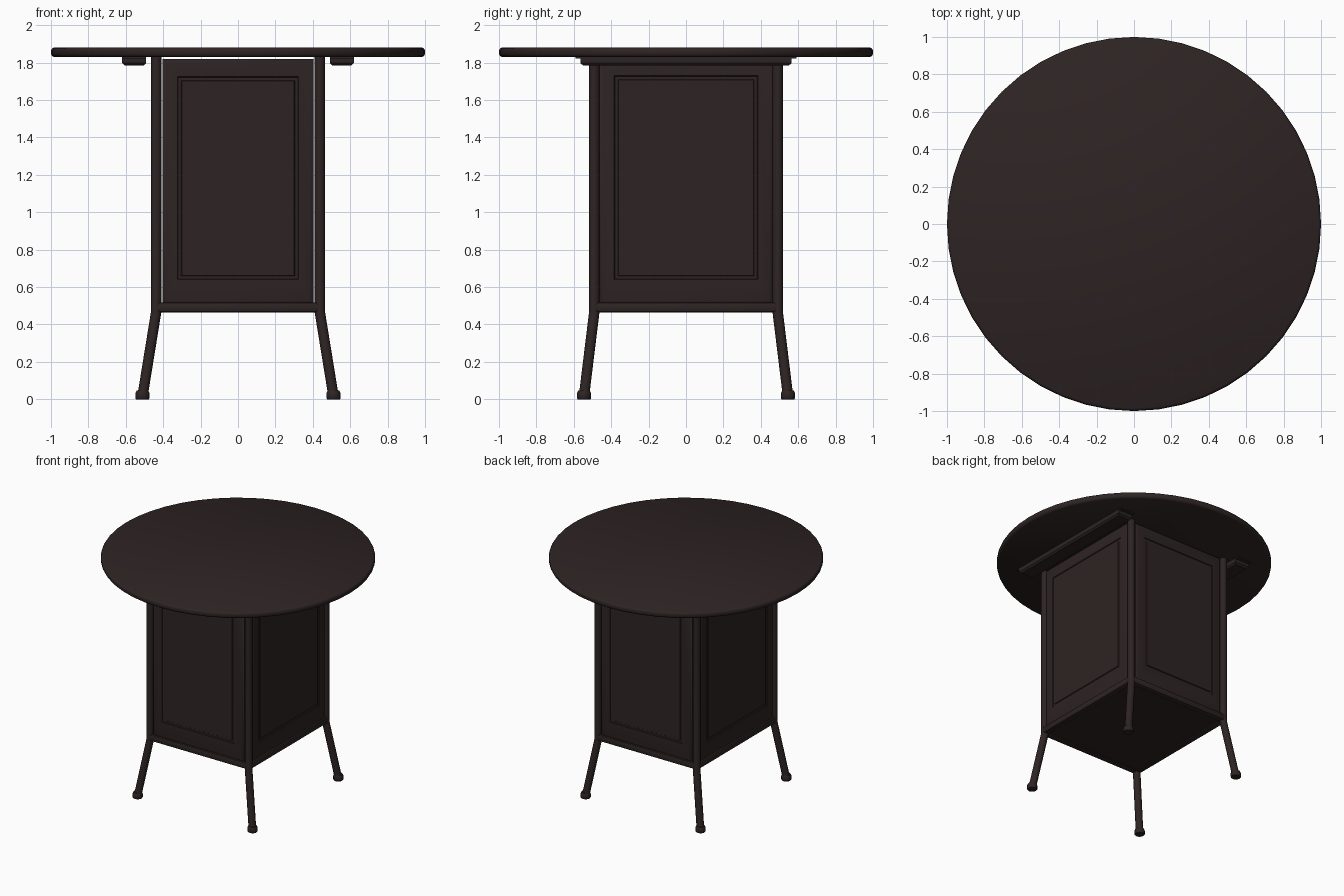
import bpy, bmesh, math
from mathutils import Matrix, Vector

if "Cube" in bpy.data.objects:
    bpy.data.objects.remove(bpy.data.objects["Cube"])

mat = bpy.data.materials.new("dark brown")
mat.diffuse_color = (0.027, 0.017, 0.017, 1)
mat.use_nodes = True
mat.node_tree.nodes["Principled BSDF"].inputs["Base Color"].default_value = mat.diffuse_color


def finish(name, bm, angle=35):
    bmesh.ops.recalc_face_normals(bm, faces=bm.faces)
    me = bpy.data.meshes.new(name)
    bm.to_mesh(me)
    bm.free()
    me.materials.append(mat)
    ob = bpy.data.objects.new(name, me)
    bpy.context.collection.objects.link(ob)
    bpy.ops.object.select_all(action='DESELECT')
    ob.select_set(True)
    bpy.context.view_layer.objects.active = ob
    bpy.ops.object.shade_smooth_by_angle(angle=math.radians(angle))
    return ob


def skin(name, rings, angle=35):
    """Join closed rings of points with quads and cap both ends."""
    bm = bmesh.new()
    vs = [[bm.verts.new(p) for p in r] for r in rings]
    n = len(vs[0])
    for a, b in zip(vs, vs[1:]):
        for i in range(n):
            j = (i + 1) % n
            bm.faces.new((a[i], a[j], b[j], b[i]))
    bm.faces.new(vs[0][::-1])
    bm.faces.new(vs[-1])
    return finish(name, bm, angle)


def lathe(name, profile, n, cx=0, cy=0, angle=35):
    return skin(name, [[(cx + r * math.cos(2 * math.pi * i / n),
                         cy + r * math.sin(2 * math.pi * i / n), z)
                        for i in range(n)] for r, z in profile], angle)


def box(name, lo, hi, bevel=0.0):
    bm = bmesh.new()
    bmesh.ops.create_cube(bm, size=1)
    lo, hi = Vector(lo), Vector(hi)
    for v in bm.verts:
        v.co = Vector([(lo[k] + hi[k]) / 2 + v.co[k] * (hi[k] - lo[k]) for k in range(3)])
    if bevel:
        bmesh.ops.bevel(bm, geom=bm.edges[:], offset=bevel, segments=2,
                        affect='EDGES', profile=0.5)
    return finish(name, bm)


# Round table top with a rounded rim
lathe("table_top", [(0.985, 1.83), (0.995, 1.836), (1, 1.845), (1, 1.865),
                    (0.995, 1.874), (0.985, 1.88)], 48)

PX, PY, R = 0.437, 0.49, 0.028

# Four posts that bend outward into legs, with feet
for sx, fx in ((-1, "left"), (1, "right")):
    for sy, fy in ((-1, "front"), (1, "back")):
        path = [(PX, PY, 1.83), (PX, PY, 0.47), (PX + 0.004, PY + 0.003, 0.445),
                (0.51, 0.545, 0.02)]
        rings = [[(sx * (x + R * math.cos(t * math.pi / 6)),
                   sy * (y + R * math.sin(t * math.pi / 6)), z)
                  for t in range(12)] for x, y, z in path]
        skin(f"{fy}_{fx}_leg", rings, 40)
        lathe(f"{fy}_{fx}_foot", [(0.034, 0), (0.038, 0.005), (0.038, 0.032),
                                  (0.031, 0.046)], 12, sx * 0.511, sy * 0.545, 40)


# Panels with soft edges and a grooved rectangular moulding
def panel(name, half, z0, z1, dist, turn):
    # inset at sides, bottom, top, and outward depth
    steps = [(0, 0, 0, -0.020), (0, 0, 0, 0.006), (0.006, 0.006, 0.006, 0.012),
             (0.02, 0.02, 0.02, 0.016),
             (0.08, 0.130, 0.095, 0.016), (0.084, 0.134, 0.099, 0.010),
             (0.100, 0.148, 0.115, 0.010), (0.104, 0.152, 0.119, 0.016)]
    rings = []
    for s, b, t, d in steps:
        h, y = half - s, -(dist + d)
        rings.append([(-h, y, z0 + b), (h, y, z0 + b), (h, y, z1 - t), (-h, y, z1 - t)])
    ob = skin(name, rings, 30)
    ob.data.transform(Matrix.Rotation(turn, 4, 'Z'))


panel("front_panel", 0.404, 0.51, 1.82, PY, 0)
panel("back_panel", 0.404, 0.51, 1.82, PY, math.pi)
panel("right_panel", 0.464, 0.51, 1.825, PX, math.pi / 2)
panel("left_panel", 0.464, 0.51, 1.825, PX, -math.pi / 2)

# Bottom rails and floor of the cabinet
for s, side in ((-1, "front"), (1, "back")):
    box(f"{side}_bottom_rail", (-PX, s * PY - 0.026, 0.465), (PX, s * PY + 0.026, 0.517), 0.012)
for s, side in ((-1, "left"), (1, "right")):
    box(f"{side}_bottom_rail", (s * PX - 0.026, -PY, 0.465), (s * PX + 0.026, PY, 0.517), 0.012)
box("cabinet_floor", (-PX, -PY, 0.475), (PX, PY, 0.505))

# Support rails under the top, chamfered below, with thin mounting flanges
for s, side in ((-1, "left"), (1, "right")):
    def ring(dx, hy, z):
        return [(s * 0.555 - dx, -hy, z), (s * 0.555 + dx, -hy, z),
                (s * 0.555 + dx, hy, z), (s * 0.555 - dx, hy, z)]
    skin(f"{side}_support_rail", [ring(0.052, 0.55, 1.785), ring(0.064, 0.565, 1.797),
                                  ring(0.064, 0.565, 1.822), ring(0.064, 0.59, 1.822),
                                  ring(0.064, 0.59, 1.832)], 30)
